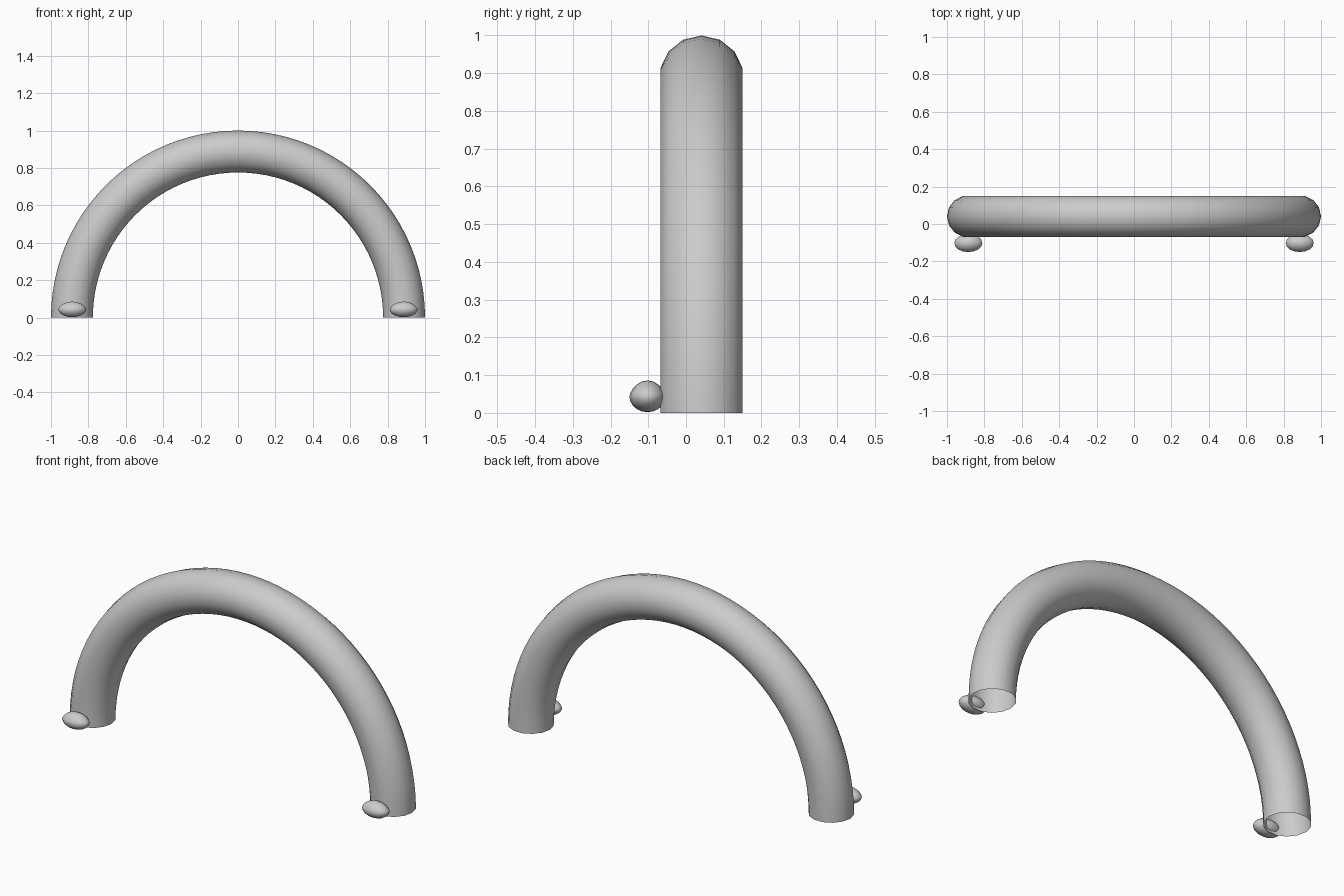
import bpy, bmesh
from math import sin, cos, pi, tau
from mathutils import Vector

if "Cube" in bpy.data.objects:
    bpy.data.objects.remove(bpy.data.objects["Cube"])

R_TUBE = 0.112
R_ARCH = 1.0 - R_TUBE
Y_TUBE = 0.041


def finish(name, bm):
    bmesh.ops.recalc_face_normals(bm, faces=bm.faces)
    for f in bm.faces:
        f.smooth = True
    mesh = bpy.data.meshes.new(name)
    bm.to_mesh(mesh)
    bm.free()
    obj = bpy.data.objects.new(name, mesh)
    bpy.context.collection.objects.link(obj)
    return obj


# Half-ring tube: a 14-sided section swept through 180 degrees, open ends
def build_arch(sides=14, steps=48):
    bm = bmesh.new()
    rings = []
    for i in range(steps + 1):
        a = pi * i / steps
        ring = []
        for j in range(sides):
            t = tau * j / sides
            r = R_ARCH + R_TUBE * cos(t)
            ring.append(bm.verts.new((r * cos(a), Y_TUBE + R_TUBE * sin(t), r * sin(a))))
        rings.append(ring)
    for r0, r1 in zip(rings, rings[1:]):
        for j in range(sides):
            k = (j + 1) % sides
            bm.faces.new((r0[j], r0[k], r1[k], r1[j]))
    return finish("arch", bm)


# Small flattened bead with a slightly peaked top, at the front of each arch end
def build_bead(name, side):
    bm = bmesh.new()
    bmesh.ops.create_uvsphere(bm, u_segments=16, v_segments=10, radius=1)
    for v in bm.verts:
        z = v.co.z
        if z > 0:
            z = z ** 1.35
        v.co = Vector((v.co.x * 0.075, v.co.y * 0.048, z * 0.042))
    obj = finish(name, bm)
    obj.location = (side * 0.886, -0.102, 0.044)
    return obj


build_arch()
build_bead("left_bead", -1)
build_bead("right_bead", 1)
